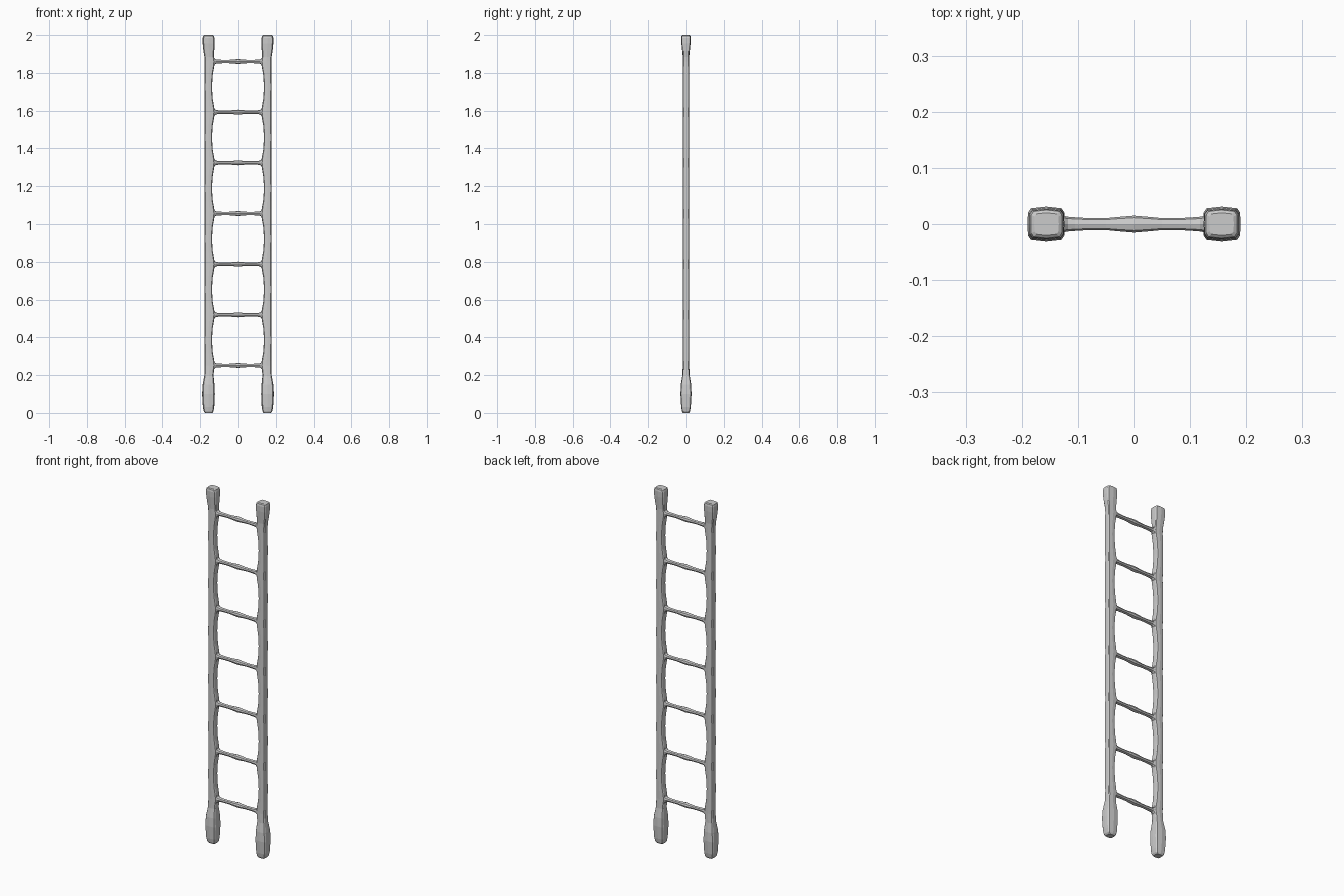
import bpy, bmesh

RUNG_Z = [0.251 + 0.2682 * i for i in range(7)]
# rounded-square cross-section in unit coordinates
SECTION = [(1, 0), (0.97, 0.66), (0.82, 0.9), (0, 1), (-0.82, 0.9), (-0.97, 0.66),
           (-1, 0), (-0.97, -0.66), (-0.82, -0.9), (0, -1), (0.82, -0.9), (0.97, -0.66)]


def loft(name, rings):
    """Skin a list of point rings and cap both ends."""
    bm = bmesh.new()
    loops = [[bm.verts.new(p) for p in ring] for ring in rings]
    n = len(loops[0])
    for a, b in zip(loops, loops[1:]):
        for i in range(n):
            j = (i + 1) % n
            bm.faces.new((a[i], a[j], b[j], b[i]))
    bm.faces.new(loops[0][::-1])
    bm.faces.new(loops[-1])
    bmesh.ops.recalc_face_normals(bm, faces=bm.faces)
    mesh = bpy.data.meshes.new(name)
    bm.to_mesh(mesh)
    bm.free()
    obj = bpy.data.objects.new(name, mesh)
    bpy.context.collection.objects.link(obj)
    return obj


# rail profile: height, outer x, inner x, half depth
profile = [(0.0, 0.174, 0.136, 0.018), (0.008, 0.181, 0.130, 0.023),
           (0.03, 0.186, 0.126, 0.027), (0.10, 0.190, 0.123, 0.031),
           (0.15, 0.187, 0.125, 0.029), (0.20, 0.178, 0.130, 0.021),
           (0.228, 0.177, 0.127, 0.020)]
for i, z in enumerate(RUNG_Z):
    profile.append((z, 0.177, 0.123, 0.019))
    if i < 6:
        profile += [(z + dz, 0.177, inner, 0.019) for dz, inner in
                    ((0.025, 0.126), (0.07, 0.134), (0.134, 0.138), (0.198, 0.134), (0.243, 0.126))]
profile += [(1.885, 0.178, 0.127, 0.019), (1.915, 0.183, 0.126, 0.022),
            (1.955, 0.187, 0.124, 0.026), (1.985, 0.187, 0.125, 0.027),
            (1.996, 0.184, 0.128, 0.025), (2.0, 0.178, 0.134, 0.020)]

# the two side rails
for side, label in ((-1, "left"), (1, "right")):
    loft(label + "_rail", [[(side * ((o + i) / 2 + u * (o - i) / 2), v * d, z) for u, v in SECTION]
                           for z, o, i, d in profile])

# rungs: x, half depth, half height, flared at the rails and swollen mid-span
half = [(0.0, 0.015, 0.013), (0.03, 0.0125, 0.0105), (0.05, 0.0105, 0.009),
        (0.08, 0.0105, 0.009), (0.105, 0.012, 0.010), (0.118, 0.013, 0.012),
        (0.127, 0.015, 0.020), (0.14, 0.016, 0.028)]
span = [(-x, d, h) for x, d, h in half[:0:-1]] + half
OCT = [(1, 0), (0.75, 0.75), (0, 1), (-0.75, 0.75), (-1, 0), (-0.75, -0.75), (0, -1), (0.75, -0.75)]
for n, z in enumerate(RUNG_Z, 1):
    loft(f"rung_{n}", [[(x, u * d, z + v * h) for u, v in OCT] for x, d, h in span])
